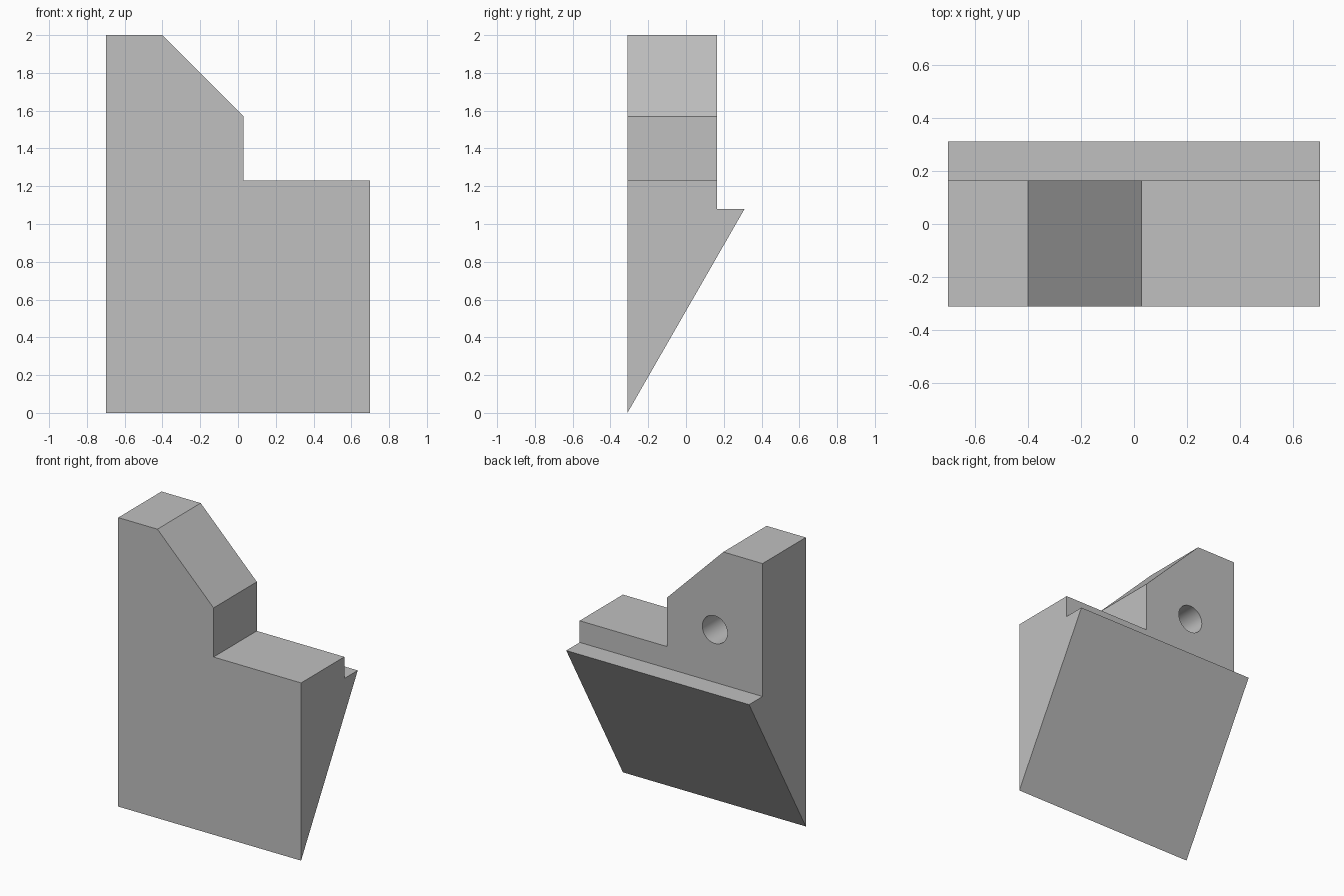
import bpy, bmesh, math
from mathutils import Matrix, Vector

cube = bpy.data.objects.get("Cube")
if cube:
    bpy.data.objects.remove(cube, do_unlink=True)

grey = bpy.data.materials.new("plain_grey")
grey.use_nodes = True
color = (0.53, 0.53, 0.53, 1)
grey.diffuse_color = color
grey.node_tree.nodes["Principled BSDF"].inputs["Base Color"].default_value = color


def make_object(name, bm):
    bmesh.ops.recalc_face_normals(bm, faces=bm.faces)
    mesh = bpy.data.meshes.new(name)
    bm.to_mesh(mesh)
    bm.free()
    mesh.materials.append(grey)
    obj = bpy.data.objects.new(name, mesh)
    bpy.context.collection.objects.link(obj)
    return obj


def prism(name, points, direction):
    """Extrude a closed outline of 3D points along a direction."""
    bm = bmesh.new()
    face = bm.faces.new([bm.verts.new(p) for p in points])
    new = bmesh.ops.extrude_face_region(bm, geom=[face])["geom"]
    moved = [v for v in new if isinstance(v, bmesh.types.BMVert)]
    bmesh.ops.translate(bm, verts=moved, vec=direction)
    return make_object(name, bm)


def drill(name, mouth, inward, radius=0.096, depth=0.25, segments=48):
    """Round drill bit with a blunt conical tip, pointing inward from mouth."""
    tip = radius * math.tan(math.radians(30))
    bm = bmesh.new()
    bit = bmesh.ops.create_cone(bm, cap_ends=True, segments=segments, radius1=radius,
                                radius2=radius, depth=depth + 0.05)["verts"]
    bmesh.ops.translate(bm, verts=bit, vec=(0, 0, (depth - 0.05) / 2))
    cap = max(bm.faces, key=lambda f: f.calc_center_median().z)
    bmesh.ops.poke(bm, faces=[cap], offset=0)
    max(bm.verts, key=lambda v: (v.co.z, -v.co.xy.length)).co.z += tip
    turn = Vector(inward).to_track_quat('Z', 'Y').to_matrix().to_4x4()
    bm.transform(Matrix.Translation(mouth) @ turn)
    return make_object(name, bm)


def combine(target, tool, operation):
    mod = target.modifiers.new(tool.name, 'BOOLEAN')
    mod.object, mod.operation, mod.solver = tool, operation, 'EXACT'
    bpy.context.view_layer.objects.active = target
    bpy.ops.object.modifier_apply(modifier=mod.name)
    bpy.data.objects.remove(tool, do_unlink=True)


# Front outline with the sloped shoulder and low step
front = [(-0.7, -0.1), (0.7, -0.1), (0.7, 1.23), (0.03, 1.23),
         (0.03, 1.57), (-0.4, 2), (-0.7, 2)]
block = prism("wedge_block", [(x, -0.5, z) for x, z in front], (0, 1, 0))

# Side outline with the rear ledge and undercut slope
side = [(-0.31, 0), (0.31, 1.08), (0.163, 1.08), (0.163, 2.1), (-0.31, 2.1)]
combine(block, prism("side_outline", [(-1, y, z) for y, z in side], (2, 0, 0)), 'INTERSECT')

# Blind holes in the front, back and right faces
for name, mouth, inward in [("front_hole", (-0.085, -0.31, 0.937), (0, 1, 0)),
                            ("back_hole", (-0.335, 0.163, 1.445), (0, -1, 0)),
                            ("side_hole", (-0.7, -0.073, 0.937), (1, 0, 0))]:
    combine(block, drill(name, mouth, inward), 'DIFFERENCE')

# Smooth hole walls, crisp block edges
bpy.ops.object.select_all(action='DESELECT')
block.select_set(True)
bpy.context.view_layer.objects.active = block
bpy.ops.object.shade_smooth_by_angle(angle=math.radians(25))
